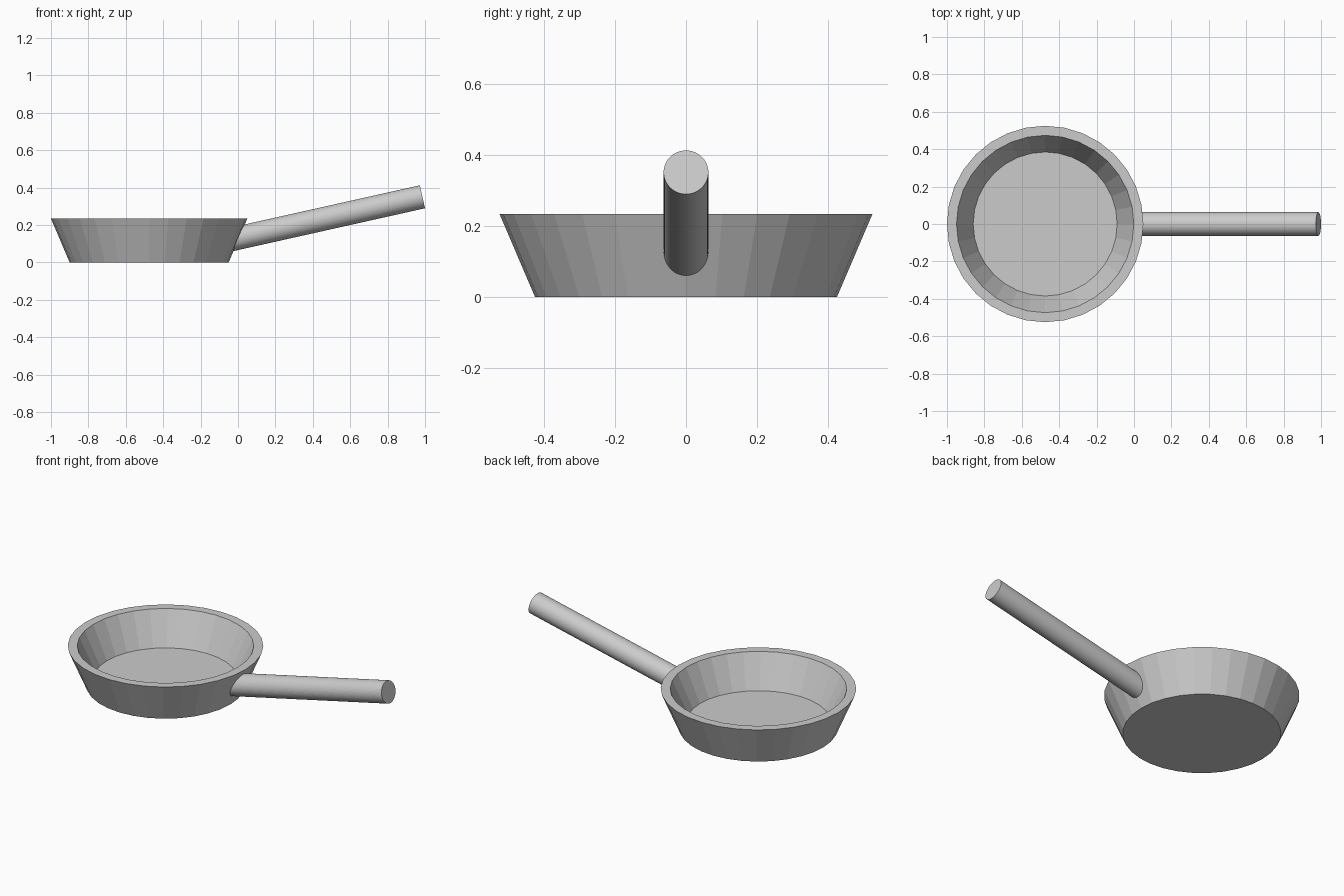
import bpy, bmesh, math
from mathutils import Vector

if "Cube" in bpy.data.objects:
    bpy.data.objects.remove(bpy.data.objects["Cube"])


def finish(name, bm):
    bmesh.ops.recalc_face_normals(bm, faces=bm.faces[:])
    mesh = bpy.data.meshes.new(name)
    bm.to_mesh(mesh)
    bm.free()
    obj = bpy.data.objects.new(name, mesh)
    bpy.context.collection.objects.link(obj)
    return obj


def ring(bm, count, point):
    return [bm.verts.new(point(2 * math.pi * i / count)) for i in range(count)]


def bridge(bm, a, b):
    n = len(a)
    for i in range(n):
        bm.faces.new((a[i], a[(i + 1) % n], b[(i + 1) % n], b[i]))


# Pan bowl: flared wall with thick rim, profile as (radius, height)
CENTRE_X = -0.475
profile = [(0.425, 0.0), (0.525, 0.234), (0.474, 0.234), (0.385, 0.042)]
bm = bmesh.new()
rings = [ring(bm, 32, lambda a, r=r, z=z: (CENTRE_X + r * math.cos(a), r * math.sin(a), z))
         for r, z in profile]
for lower, upper in zip(rings, rings[1:]):
    bridge(bm, lower, upper)
bm.faces.new(rings[0])
bm.faces.new(rings[-1])
finish("pan_bowl", bm)

# Handle: tilted rod, its inner end cut to the slope of the wall
RADIUS = 0.063
tilt = math.radians(12.6)
axis = Vector((math.cos(tilt), 0, math.sin(tilt)))
up = Vector((-math.sin(tilt), 0, math.cos(tilt)))
side = Vector((0, 1, 0))
tip = Vector((0.986, 0, 0.351))


def outer_point(a):
    return tip + RADIUS * (math.cos(a) * side + math.sin(a) * up)


def wall_point(a):
    p = outer_point(a)
    slope = 0.4255
    t = (p.x + 0.07 - slope * p.z) / (axis.x - slope * axis.z)
    return p - axis * t


bm = bmesh.new()
outer = ring(bm, 64, outer_point)
inner = ring(bm, 64, wall_point)
bridge(bm, inner, outer)
bm.faces.new(outer)
bm.faces.new(inner)
finish("handle", bm)
